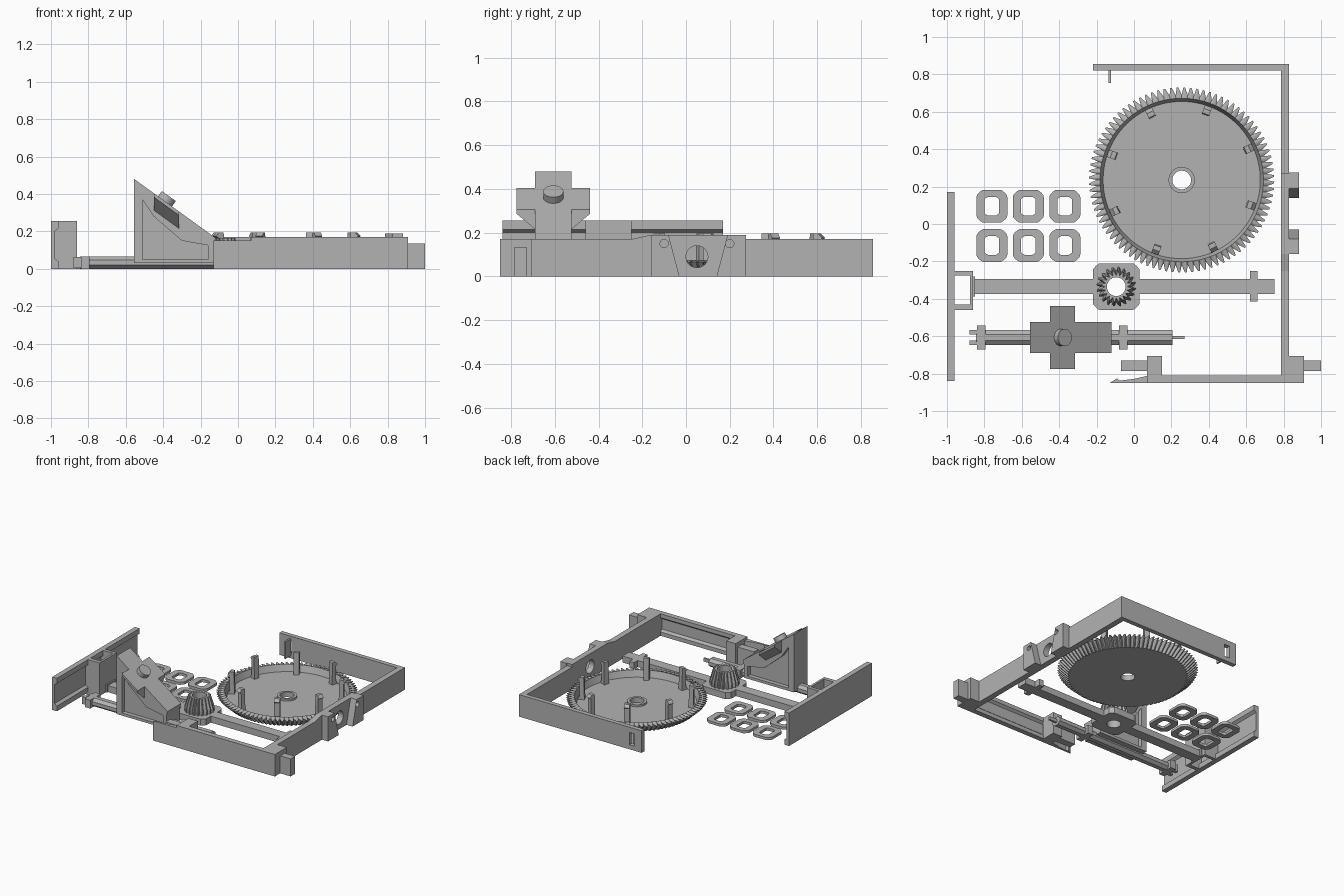
import bpy, bmesh
from math import sin, cos, pi, radians, tau
from mathutils import Vector, Matrix

cube = bpy.data.objects.get("Cube")
if cube:
    bpy.data.objects.remove(cube, do_unlink=True)

grey = bpy.data.materials.new("plain grey")
grey.use_nodes = True
grey.diffuse_color = (0.45, 0.45, 0.45, 1)
grey.node_tree.nodes["Principled BSDF"].inputs["Base Color"].default_value = (0.45, 0.45, 0.45, 1)


def finish(name, bm):
    bmesh.ops.recalc_face_normals(bm, faces=bm.faces)
    mesh = bpy.data.meshes.new(name)
    bm.to_mesh(mesh)
    bm.free()
    mesh.materials.append(grey)
    obj = bpy.data.objects.new(name, mesh)
    bpy.context.collection.objects.link(obj)
    return obj


def box(name, x, y, z):
    bm = bmesh.new()
    bmesh.ops.create_cube(bm, size=1)
    for v in bm.verts:
        v.co = [a + (c + 0.5) * (b - a) for c, (a, b) in zip(v.co, (x, y, z))]
    return finish(name, bm)


def prism(name, outline, axis, lo, hi):
    """Extrude a 2D outline along an axis (0, 1 or 2)."""
    bm = bmesh.new()
    verts = []
    for p in outline:
        co = list(p)
        co.insert(axis, lo)
        verts.append(bm.verts.new(co))
    face = bm.faces.new(verts)
    new = bmesh.ops.extrude_face_region(bm, geom=[face])["geom"]
    shift = Vector((0, 0, 0))
    shift[axis] = hi - lo
    bmesh.ops.translate(bm, vec=shift, verts=[g for g in new if isinstance(g, bmesh.types.BMVert)])
    return finish(name, bm)


def hull(name, points):
    bm = bmesh.new()
    bmesh.ops.convex_hull(bm, input=[bm.verts.new(p) for p in points])
    return finish(name, bm)


def ring_solid(name, centre, steps, profile):
    """Sweep closed (radius, z) profile; radius may depend on the step."""
    bm = bmesh.new()
    loops = []
    for radius, z in profile:
        loop = []
        for i in range(steps):
            a = tau * i / steps
            r = radius(i, a) if callable(radius) else radius
            loop.append(bm.verts.new((centre[0] + r * cos(a), centre[1] + r * sin(a), z)))
        loops.append(loop)
    for k, loop in enumerate(loops):
        above = loops[(k + 1) % len(loops)]
        for i in range(steps):
            j = (i + 1) % steps
            bm.faces.new((loop[i], loop[j], above[j], above[i]))
    return finish(name, bm)


def teeth(root, tip):
    return lambda i, a: (root, root, tip, tip)[i % 4] if i % 4 != 1 else (root + tip) / 2


def clipped(w, h, r):
    return lambda i, a: min(w / max(abs(cos(a)), 1e-4), h / max(abs(sin(a)), 1e-4), r)


def circle(cx, cy, rx, ry, n):
    return [(cx + rx * cos(tau * (i + 0.5) / n), cy + ry * sin(tau * (i + 0.5) / n)) for i in range(n)]


def cut(obj, cutter):
    cutter.hide_render = True
    mod = obj.modifiers.new("cut", "BOOLEAN")
    mod.object = cutter
    mod.solver = "EXACT"
    bpy.context.view_layer.objects.active = obj
    bpy.ops.object.modifier_apply(modifier=mod.name)
    bpy.data.objects.remove(cutter, do_unlink=True)


def channel(base, width, depth, height, lip):
    """Wall section with a long shallow groove on its inner side."""
    a, b, c = base, base + width, base + width - depth
    s = 0.015
    return [(a, 0), (b, 0), (b, lip - s), (c, lip), (c, height - lip), (b, height - lip + s), (b, height), (a, height)]


# Open frame
back = box("back_wall", (-0.22, 0.83), (0.82, 0.855), (0, 0.17))
cut(back, box("slot_cutter", (-0.16, -0.115), (0.7, 0.9), (0.035, 0.13)))
box("back_wall_hook", (-0.135, -0.122), (0.755, 0.82), (0.02, 0.15))
side = prism("side_wall", [(-0.85, 0), (0.82, 0), (0.82, 0.17), (0.27, 0.17), (0.27, 0.19),
                           (-0.16, 0.19), (-0.25, 0.17), (-0.85, 0.17)], 0, 0.785, 0.83)
cut(side, prism("hole_cutter", circle(0.05, 0.09, 0.05, 0.05, 32), 0, 0.7, 0.9))
prism("front_wall", channel(-0.85, 0.04, 0.018, 0.17, 0.045), 0, 0.07, 0.785)
prism("front_wall_hook", [(-0.13, -0.85), (0.07, -0.85), (0.07, -0.812), (0, -0.828),
                          (-0.08, -0.838), (-0.09, -0.825)], 2, 0, 0.152)
box("corner_block", (0.83, 0.91), (-0.85, -0.705), (0, 0.17))
box("corner_pin", (0.91, 1.0), (-0.785, -0.73), (0, 0.135))
box("front_block", (0.07, 0.15), (-0.815, -0.705), (0, 0.17))
box("front_pin", (-0.07, 0.07), (-0.785, -0.73), (0, 0.135))

# Two bosses forming a tapered socket on the side wall
for name, outline, hole_y in (
        ("front_boss", [(-0.16, 0), (-0.03, 0), (-0.08, 0.19), (-0.16, 0.19)], -0.1),
        ("back_boss", [(0.14, 0), (0.275, 0), (0.275, 0.19), (0.19, 0.19)], 0.2)):
    boss = prism(name, outline, 0, 0.828, 0.882)
    cut(boss, prism("hole_cutter", circle(hole_y, 0.15, 0.019, 0.019, 16), 0, 0.84, 0.95))

# Grooved end plate with open socket
prism("end_plate", channel(-1.0, 0.04, 0.02, 0.255, 0.055), 1, -0.84, 0.17)
box("socket_front", (-0.98, -0.86), (-0.46, -0.43), (0, 0.255))
box("socket_back", (-0.98, -0.86), (-0.275, -0.25), (0, 0.255))
box("socket_side", (-0.877, -0.86), (-0.43, -0.275), (0, 0.255))

# Large crown gear with hub and upright clips
wheel = (0.255, 0.235)
ring_solid("crown_gear", wheel, 88 * 4, [
    (teeth(0.41, 0.425), 0), (teeth(0.455, 0.495), 0.065), (0.437, 0.075), (0.42, 0.025),
    (0.07, 0.025), (0.07, 0.04), (0.05, 0.04), (0.05, 0)])
for k in range(8):
    post = prism("gear_clip", [(0.37, 0.02), (0.425, 0.02), (0.405, 0.05), (0.405, 0.165),
                               (0.42, 0.175), (0.40, 0.195), (0.375, 0.195)], 1, -0.02, 0.02)
    post.matrix_world = Matrix.Translation((*wheel, 0)) @ Matrix.Rotation(radians(25 + 45 * k), 4, "Z")

# Arm carrying the pinion
pinion = (-0.095, -0.335)
ring_solid("arm_pad", pinion, 48, [(clipped(0.125, 0.125, 0.155), 0), (clipped(0.125, 0.125, 0.155), 0.05),
                                   (0.05, 0.05), (0.05, 0)])
box("arm_left", (-0.86, -0.2), (-0.375, -0.295), (0, 0.05))
box("arm_right", (0.01, 0.75), (-0.375, -0.295), (0, 0.05))
box("arm_collar", (-0.86, -0.85), (-0.388, -0.28), (0, 0.06))
box("arm_stop", (0.62, 0.66), (-0.415, -0.25), (0, 0.05))
ring_solid("pinion_gear", pinion, 20 * 4, [(teeth(0.085, 0.105), 0.05), (teeth(0.085, 0.105), 0.08),
                                           (teeth(0.06, 0.08), 0.165), (0.05, 0.165), (0.05, 0.05)])

# Six flat spacers
for cx in (-0.76, -0.565, -0.37):
    for cy in (0.095, -0.115):
        ring_solid("spacer", (cx, cy), 48, [
            (clipped(0.083, 0.088, 0.1), 0), (clipped(0.083, 0.088, 0.1), 0.02),
            (clipped(0.038, 0.05, 0.054), 0.02), (clipped(0.038, 0.05, 0.054), 0)])

# Rod with collars, forked end and thin tip
mid = -0.607
prism("rod", circle(mid, 0.0325, 0.043, 0.035, 8), 0, -0.845, 0.205)
box("rod_tip", (0.2, 0.27), (mid - 0.008, mid + 0.008), (0.02, 0.045))
for s in (-1, 1):
    edges = sorted((mid + s * 0.015, mid + s * 0.04))
    box("rod_fork", (-0.88, -0.84), edges, (0.005, 0.062))
for x in (-0.84, -0.08):
    box("rod_collar", (x, x + 0.046), (mid - 0.063, mid + 0.063), (0, 0.065))


# Sloped platform on the rod
def slope(x):
    return 0.48 - (x + 0.555) * 0.315 / 0.435


x0, x1 = -0.555, -0.12
wide = (mid - 0.083, mid + 0.083)
prism("platform_top", [(x0, slope(x0)), (x1, slope(x1)), (x1 - 0.01, 0.12), (-0.3, 0.15),
                       (-0.45, 0.28), (-0.53, 0.40), (x0, 0.42)], 1, *wide)
prism("platform_web", [(x0, 0.04), (-0.13, 0.04), (-0.13, 0.15), (x0, 0.45)], 1, mid - 0.05, mid + 0.05)
box("platform_back", (x0, -0.51), wide, (0.04, 0.44))
box("platform_front", (-0.16, -0.13), wide, (0.04, 0.15))
box("platform_base", (x0, -0.13), wide, (0.03, 0.05))
for s in (-1, 1):
    hull("platform_wing", [(x, mid + s * y, slope(x) - d) for x in (-0.45, -0.315)
                           for y, d in ((0.168, 0), (0.168, 0.02), (0.06, 0), (0.06, 0.11))])
knob = prism("platform_knob", circle(0, 0, 0.046, 0.046, 32), 2, -0.02, 0.035)
normal = Vector((0.315, 0, 0.435))
knob.matrix_world = Matrix.Translation((-0.39, mid, slope(-0.39))) @ normal.to_track_quat("Z", "Y").to_matrix().to_4x4()
